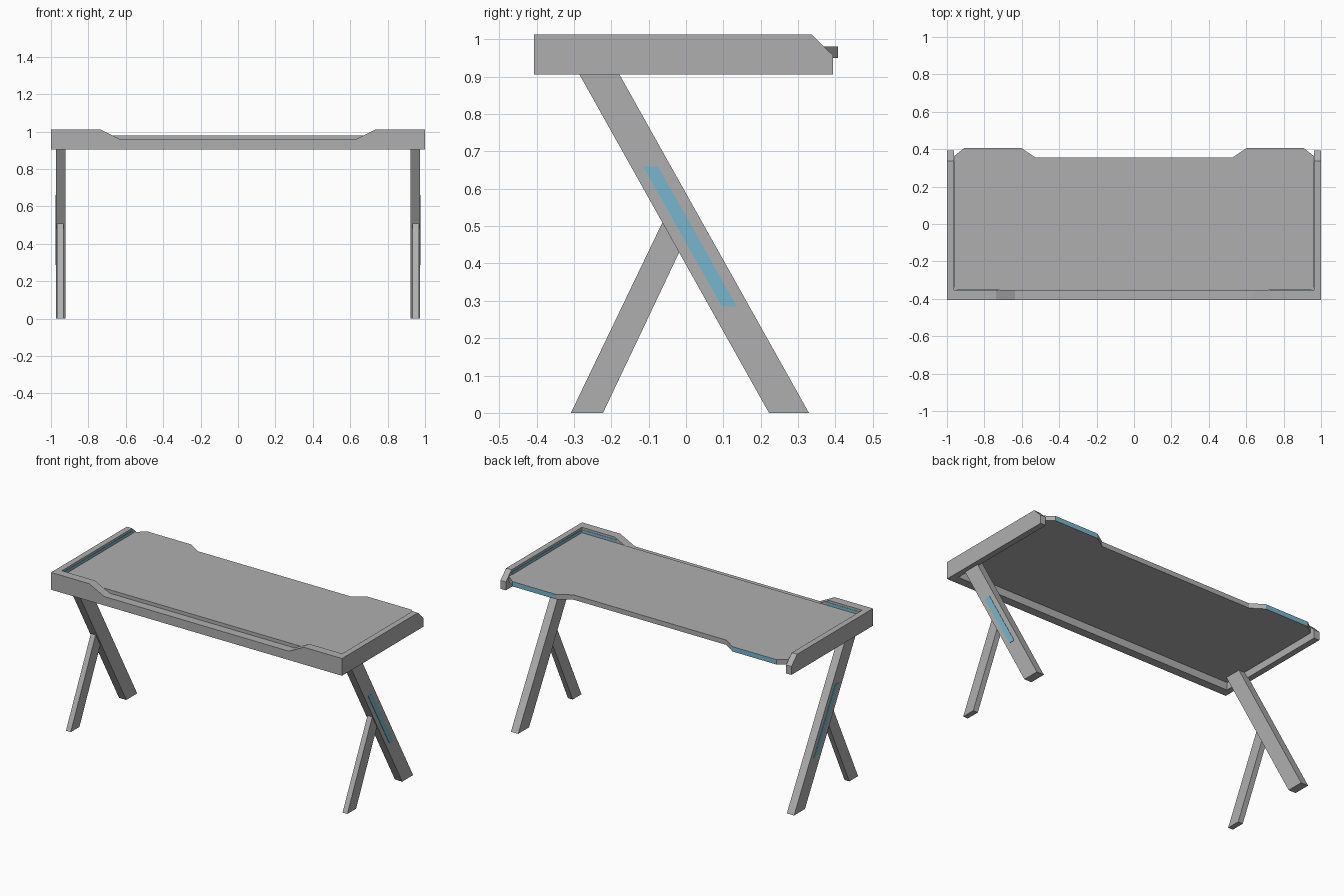
import bpy, bmesh

if "Cube" in bpy.data.objects:
    bpy.data.objects.remove(bpy.data.objects["Cube"])

def material(name, rgb):
    m = bpy.data.materials.new(name)
    m.diffuse_color = (*rgb, 1)
    m.use_nodes = True
    m.node_tree.nodes["Principled BSDF"].inputs["Base Color"].default_value = m.diffuse_color
    return m

GREY = material("grey", (0.43, 0.43, 0.43))
BLUE = material("light_blue", (0.19, 0.47, 0.61))

def prism(name, pts, axis, a, b, mats=(GREY,), rule=None):
    """Extrude a 2D profile along an axis from a to b."""
    place = {'x': lambda p, t: (t, p[0], p[1]),
             'y': lambda p, t: (p[0], t, p[1]),
             'z': lambda p, t: (p[0], p[1], t)}[axis]
    bm = bmesh.new()
    lo = [bm.verts.new(place(p, a)) for p in pts]
    hi = [bm.verts.new(place(p, b)) for p in pts]
    n = len(pts)
    bm.faces.new(lo)
    bm.faces.new(hi)
    for i in range(n):
        j = (i + 1) % n
        bm.faces.new((lo[i], lo[j], hi[j], hi[i]))
    bmesh.ops.recalc_face_normals(bm, faces=bm.faces)
    if rule:
        for f in bm.faces:
            f.material_index = 1 if rule(f) else 0
    me = bpy.data.meshes.new(name)
    bm.to_mesh(me)
    bm.free()
    for m in mats:
        me.materials.append(m)
    ob = bpy.data.objects.new(name, me)
    bpy.context.collection.objects.link(ob)
    return ob

def mirrored(pts):
    """Complete a right-half outline with its left half."""
    return pts + [(-x, y) for x, y in reversed(pts)]

def rect(u0, u1, v0, v1):
    return [(u0, v0), (u1, v0), (u1, v1), (u0, v1)]

Z0, Z1 = 0.905, 1.012      # rail bottom and top
T0, T1 = 0.95, 0.98        # tabletop bottom and top
IN_X, IN_Y = 0.963, -0.353 # inner faces of the rails

# tabletop with raised back corners, whose back edges are lit blue
prism("tabletop", mirrored([(IN_X, IN_Y + 0.003), (IN_X, 0.362), (0.906, 0.407),
                            (0.604, 0.407), (0.526, 0.355)]),
      'z', T0, T1, (GREY, BLUE),
      lambda f: f.normal.y > 0.9 and f.calc_center_median().y > 0.38)

# front rail with a dropped middle
prism("front_rail", mirrored([(1, Z0), (1, Z1), (0.737, Z1), (0.635, 0.96)]),
      'y', -0.407, IN_Y)

# main leg runs up to the underside of the top
def leg_y(y, z):
    return y - 0.56 * z

for s, side in ((-1, "left"), (1, "right")):
    # side rail with chamfered back end
    prism(side + "_rail", [(IN_Y, Z0), (0.393, Z0), (0.393, 0.957),
                           (0.337, Z1), (IN_Y, Z1)], 'x', s * IN_X, s)
    # slanted main leg
    prism(side + "_main_leg", [(0.222, 0), (0.329, 0), (leg_y(0.329, T0), T0),
                               (leg_y(0.222, T0), T0)], 'x', s * 0.923, s * 0.973)
    # thinner front brace
    prism(side + "_front_brace", [(-0.308, 0), (-0.222, 0), (-0.018, 0.43),
                                  (-0.063, 0.51)], 'x', s * 0.934, s * 0.967)
    # light strip on the outer face of the leg
    prism(side + "_leg_light", [(-0.115, 0.66), (-0.075, 0.66), (0.136, 0.285),
                                (0.096, 0.285)], 'x', s * 0.972, s * 0.975, (BLUE,))
    # light strips along the inner faces of the rails
    prism(side + "_rail_light", rect(-0.34, 0.335, T1 - 0.005, 0.998), 'x',
          s * (IN_X - 0.002), s * (IN_X + 0.001), (BLUE,))
    prism(side + "_front_rail_light", rect(s * 0.72, s * 0.95, T1 - 0.005, 0.998), 'y',
          IN_Y - 0.001, IN_Y + 0.002, (BLUE,))
